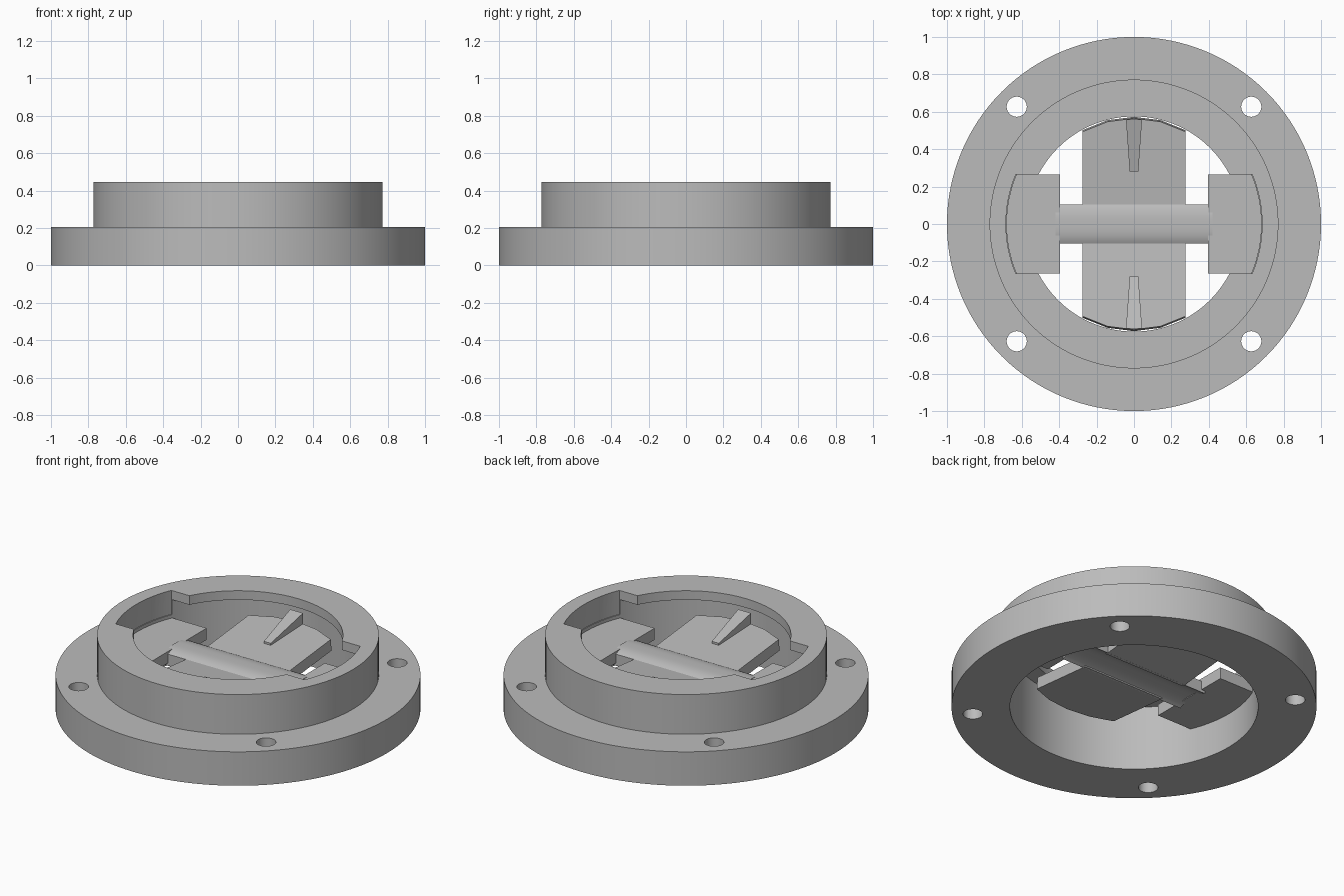
import bpy, bmesh, math

cube = bpy.data.objects.get("Cube")
if cube:
    bpy.data.objects.remove(cube)

grey = bpy.data.materials.new("plain grey")
grey.use_nodes = True
GREY = (0.5, 0.5, 0.5, 1)
grey.diffuse_color = GREY
grey.node_tree.nodes["Principled BSDF"].inputs["Base Color"].default_value = GREY


def finish(name, bm):
    bmesh.ops.recalc_face_normals(bm, faces=bm.faces)
    mesh = bpy.data.meshes.new(name)
    bm.to_mesh(mesh)
    bm.free()
    mesh.materials.append(grey)
    obj = bpy.data.objects.new(name, mesh)
    bpy.context.collection.objects.link(obj)
    return obj


def smooth(obj):
    bpy.ops.object.select_all(action="DESELECT")
    obj.select_set(True)
    bpy.context.view_layer.objects.active = obj
    bpy.ops.object.shade_smooth_by_angle(angle=math.radians(30))


def loft(name, bottom, top):
    """Solid between two matching outlines of 3D points."""
    bm = bmesh.new()
    a = [bm.verts.new(p) for p in bottom]
    b = [bm.verts.new(p) for p in top]
    bm.faces.new(a)
    bm.faces.new(b)
    for i in range(len(a)):
        j = (i + 1) % len(a)
        bm.faces.new((a[i], a[j], b[j], b[i]))
    return finish(name, bm)


def prism(name, outline, z0, z1):
    return loft(name, [(x, y, z0) for x, y in outline], [(x, y, z1) for x, y in outline])


def lathe(name, profile, steps=128):
    bm = bmesh.new()
    rings = []
    for i in range(steps):
        t = math.tau * i / steps
        rings.append([bm.verts.new((r * math.cos(t), r * math.sin(t), z)) for r, z in profile])
    n = len(profile)
    for i in range(steps):
        a, b = rings[i], rings[(i + 1) % steps]
        for k in range(n):
            m = (k + 1) % n
            bm.faces.new((a[k], b[k], b[m], a[m]))
    return finish(name, bm)


def arc(radius, half_side, steps):
    """Points on an arc around +x, reaching half_side to each side."""
    h = math.asin(half_side / radius)
    return [(radius * math.cos(t), radius * math.sin(t))
            for t in (h * (2 * i / steps - 1) for i in range(steps + 1))]


def cut(obj, cutter):
    cutter.hide_render = True
    mod = obj.modifiers.new("cut", "BOOLEAN")
    mod.operation = "DIFFERENCE"
    mod.solver = "EXACT"
    mod.object = cutter
    bpy.context.view_layer.objects.active = obj
    bpy.ops.object.modifier_apply(modifier=mod.name)
    bpy.data.objects.remove(cutter)


# Flanged housing with an inward lip at the top of the bore
housing = lathe("flanged_housing", [(0.68, 0), (1, 0), (1, 0.205), (0.772, 0.205), (0.772, 0.445),
                                    (0.575, 0.445), (0.575, 0.39), (0.68, 0.39)])

# Two entry slots through the lip
side = arc(0.685, 0.265, 16)
cut(housing, prism("slot_cutter", side + [(-x, -y) for x, y in side], 0.3, 0.5))

# Four screw holes
for sx in (-1, 1):
    for sy in (-1, 1):
        circle = [(sx * 0.627 + 0.054 * math.cos(math.tau * i / 32),
                   sy * 0.627 + 0.054 * math.sin(math.tau * i / 32)) for i in range(32)]
        cut(housing, prism("hole_cutter", circle, -0.1, 0.3))
smooth(housing)

# Side tabs that sit in the bore
TOP, THICK = 0.28, 0.07
for name, s in (("left_tab", 1), ("right_tab", -1)):
    outline = [(0.395, -0.265)] + arc(0.685, 0.265, 12) + [(0.395, 0.265)]
    smooth(prism(name, [(s * x, y) for x, y in outline], TOP - THICK, TOP))

# Softly rounded hinge bar joining the tabs
crown = [(0.105 * (i / 8 - 1), TOP + 0.004 - 0.02 * abs(i / 8 - 1) ** 3) for i in range(17)]
section = crown + [(y, z - THICK) for y, z in reversed(crown)]
smooth(loft("hinge_bar", [(-0.42, y, z) for y, z in section], [(0.42, y, z) for y, z in section]))


def flap_top(y):
    return 0.264 + 0.1 * (y - 0.1)


# Two flaps rising outward, each with a wedge rib
for name, s in (("back", 1), ("front", -1)):
    end = [(y, x) for x, y in arc(0.565, 0.275, 4)]
    outline = [(-0.275, 0.09)] + end + [(0.275, 0.09)]
    top = [(x, s * y, flap_top(y)) for x, y in outline]
    bottom = [(x, s * (y + (0.008 if y > 0.2 else 0)), flap_top(y) - THICK) for x, y in outline]
    smooth(loft(name + "_flap", bottom, top))

    plan = [(-0.023, 0.28, 0.012), (0.023, 0.28, 0.012), (0.043, 0.56, 0.065), (-0.043, 0.56, 0.065)]
    smooth(loft(name + "_rib", [(x, s * y, flap_top(y) - 0.02) for x, y, h in plan],
                [(x, s * y, flap_top(y) + h) for x, y, h in plan]))
